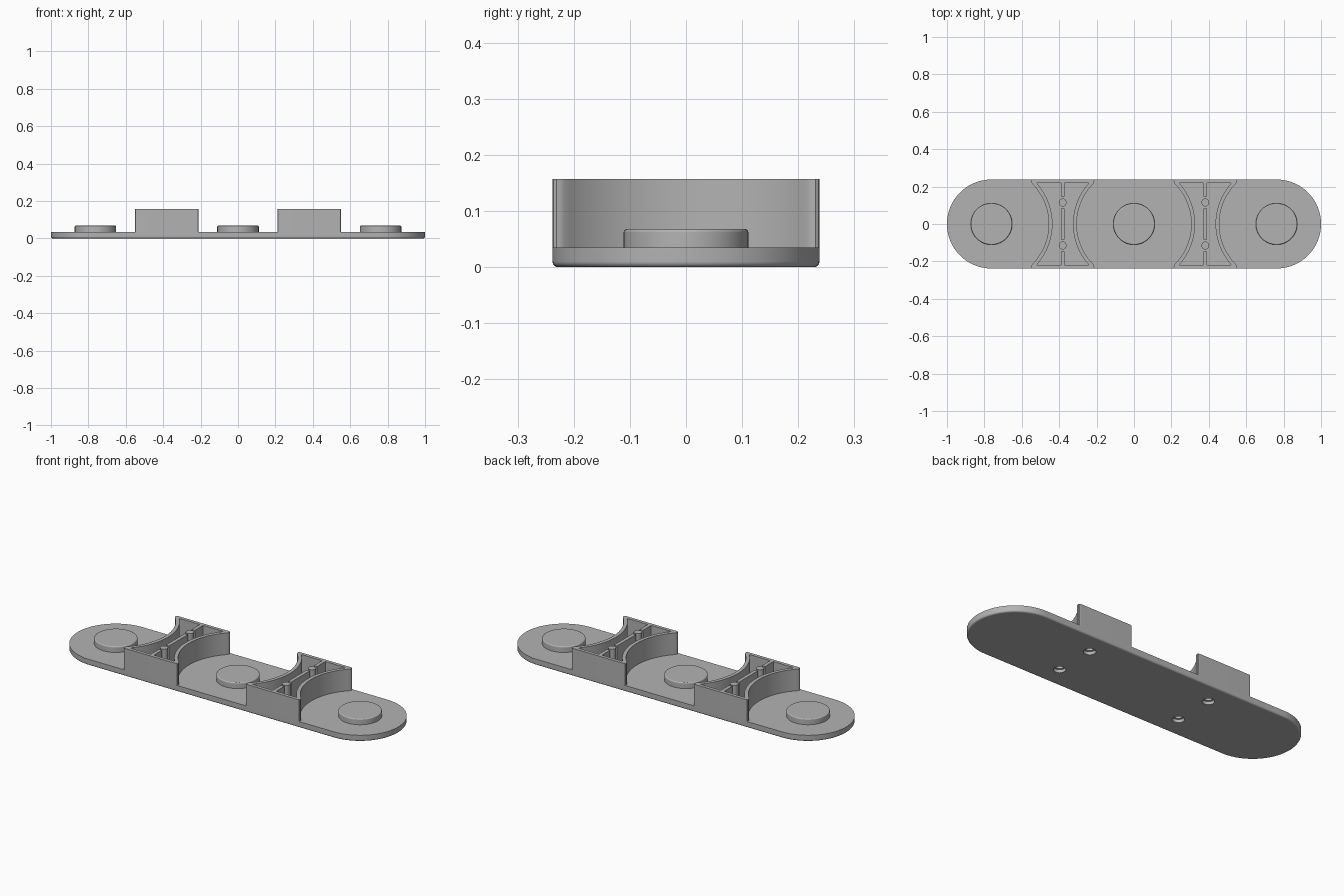
import bpy, bmesh
from math import sin, cos, pi, asin, radians

if "Cube" in bpy.data.objects:
    bpy.data.objects.remove(bpy.data.objects["Cube"], do_unlink=True)

PITCH = 0.762            # spacing of the round pads
HALF = 0.238             # half width of the plate
PLATE, PAD, TOP = 0.035, 0.068, 0.157
MID = PITCH / 2          # holder centre
BOSS_Y = 0.115
HOLE_R = 0.021

grey = bpy.data.materials.new("grey plastic")
grey.use_nodes = True
grey.diffuse_color = (0.45, 0.45, 0.45, 1)
grey.node_tree.nodes["Principled BSDF"].inputs["Base Color"].default_value = (0.45, 0.45, 0.45, 1)


def circle(cx, cy, r, n=48):
    return [(cx + r * cos(2 * pi * i / n), cy + r * sin(2 * pi * i / n)) for i in range(n)]


def add_prism(bm, outline, z0, z1, round_z=None, radius=0):
    """Extrude an outline; optionally round the rim lying at height round_z."""
    part = bmesh.new()
    face = part.faces.new([part.verts.new((x, y, z0)) for x, y in outline])
    up = bmesh.ops.extrude_face_region(part, geom=[face])
    for v in up["geom"]:
        if isinstance(v, bmesh.types.BMVert):
            v.co.z = z1
    bmesh.ops.recalc_face_normals(part, faces=part.faces)
    if round_z is not None:
        rim = [e for e in part.edges if all(abs(v.co.z - round_z) < 1e-5 for v in e.verts)]
        bmesh.ops.bevel(part, geom=rim, offset=radius, segments=4, profile=0.5, affect='EDGES')
    mesh = bpy.data.meshes.new("part")
    part.to_mesh(mesh)
    part.free()
    bm.from_mesh(mesh)
    bpy.data.meshes.remove(mesh)


def make(name, bm):
    mesh = bpy.data.meshes.new(name)
    bm.to_mesh(mesh)
    bm.free()
    mesh.materials.append(grey)
    obj = bpy.data.objects.new(name, mesh)
    bpy.context.collection.objects.link(obj)
    return obj


def activate(obj):
    bpy.ops.object.select_all(action='DESELECT')
    obj.select_set(True)
    bpy.context.view_layer.objects.active = obj


def cut(obj, bm):
    cutter = make("cutter", bm)
    cutter.hide_render = True
    mod = obj.modifiers.new("cut", 'BOOLEAN')
    mod.operation, mod.solver, mod.object = 'DIFFERENCE', 'EXACT', cutter
    activate(obj)
    bpy.ops.object.modifier_apply(modifier=mod.name)
    bpy.data.objects.remove(cutter, do_unlink=True)


def smooth(obj):
    activate(obj)
    bpy.ops.object.shade_smooth_by_angle(angle=radians(30))
    mod = obj.modifiers.new("even shading", 'WEIGHTED_NORMAL')
    mod.keep_sharp = True


def waisted(cx, r, y_end, tip=()):
    """Outline between two concave arcs centred on the neighbouring pads."""
    a = asin(y_end / r)
    n = 32
    arc = [(r * cos(-a + 2 * a * i / n) - MID, r * sin(-a + 2 * a * i / n)) for i in range(n + 1)]
    side = [(x, -y) for x, y in reversed(tip)] + arc + list(tip)
    return [(cx + x, y) for x, y in side] + [(cx - x, y) for x, y in reversed(side)]


# Base plate with round ends, soft lower rim and counterbored screw holes
outline = [(PITCH + HALF * cos(t), HALF * sin(t)) for t in [-pi / 2 + pi * i / 48 for i in range(49)]]
outline += [(-x, -y) for x, y in outline]
bm = bmesh.new()
add_prism(bm, outline, 0, PLATE, round_z=0, radius=0.01)
base = make("base_plate", bm)
for radius, z1 in ((HOLE_R, 0.1), (0.031, 0.018)):
    bm = bmesh.new()
    for sx in (-1, 1):
        for sy in (-1, 1):
            add_prism(bm, circle(sx * MID, sy * BOSS_Y, radius, 32), -0.05, z1)
    cut(base, bm)
smooth(base)

# Raised round pads
for name, x in (("right_pad", -PITCH), ("centre_pad", 0), ("left_pad", PITCH)):
    bm = bmesh.new()
    add_prism(bm, circle(x, 0, 0.111, 64), PLATE - 0.005, PAD, round_z=PAD, radius=0.006)
    smooth(make(name, bm))

# Hollow holders with curved walls, screw bosses and a centre rib
tip = [(x - MID, y) for x, y in ((0.213, 0.225), (0.212, 0.231), (0.215, 0.236), (0.222, HALF))]
for side, cx in (("right", -MID), ("left", MID)):
    bm = bmesh.new()
    add_prism(bm, waisted(cx, 0.306, 0.217, tip), PLATE - 0.005, TOP)
    walls = make(side + "_holder_walls", bm)
    bm = bmesh.new()
    add_prism(bm, waisted(cx, 0.326, 0.219), -0.1, 0.3)
    cut(walls, bm)
    smooth(walls)

    for end, sy in (("front", -1), ("back", 1)):
        bm = bmesh.new()
        add_prism(bm, circle(cx, sy * BOSS_Y, 0.038), PLATE, TOP)
        add_prism(bm, circle(cx, sy * BOSS_Y, 0.057), PLATE, PLATE + 0.012)
        boss = make(f"{side}_{end}_screw_boss", bm)
        bm = bmesh.new()
        add_prism(bm, circle(cx, sy * BOSS_Y, HOLE_R, 32), -0.1, 0.3)
        cut(boss, bm)
        smooth(boss)

    bm = bmesh.new()
    inner, outer = BOSS_Y - 0.031, BOSS_Y + 0.031
    for y0, y1 in ((-0.225, -outer), (-inner, inner), (outer, 0.225)):
        add_prism(bm, [(cx - 0.01, y0), (cx + 0.01, y0), (cx + 0.01, y1), (cx - 0.01, y1)], PLATE - 0.005, TOP)
    make(side + "_rib", bm)
